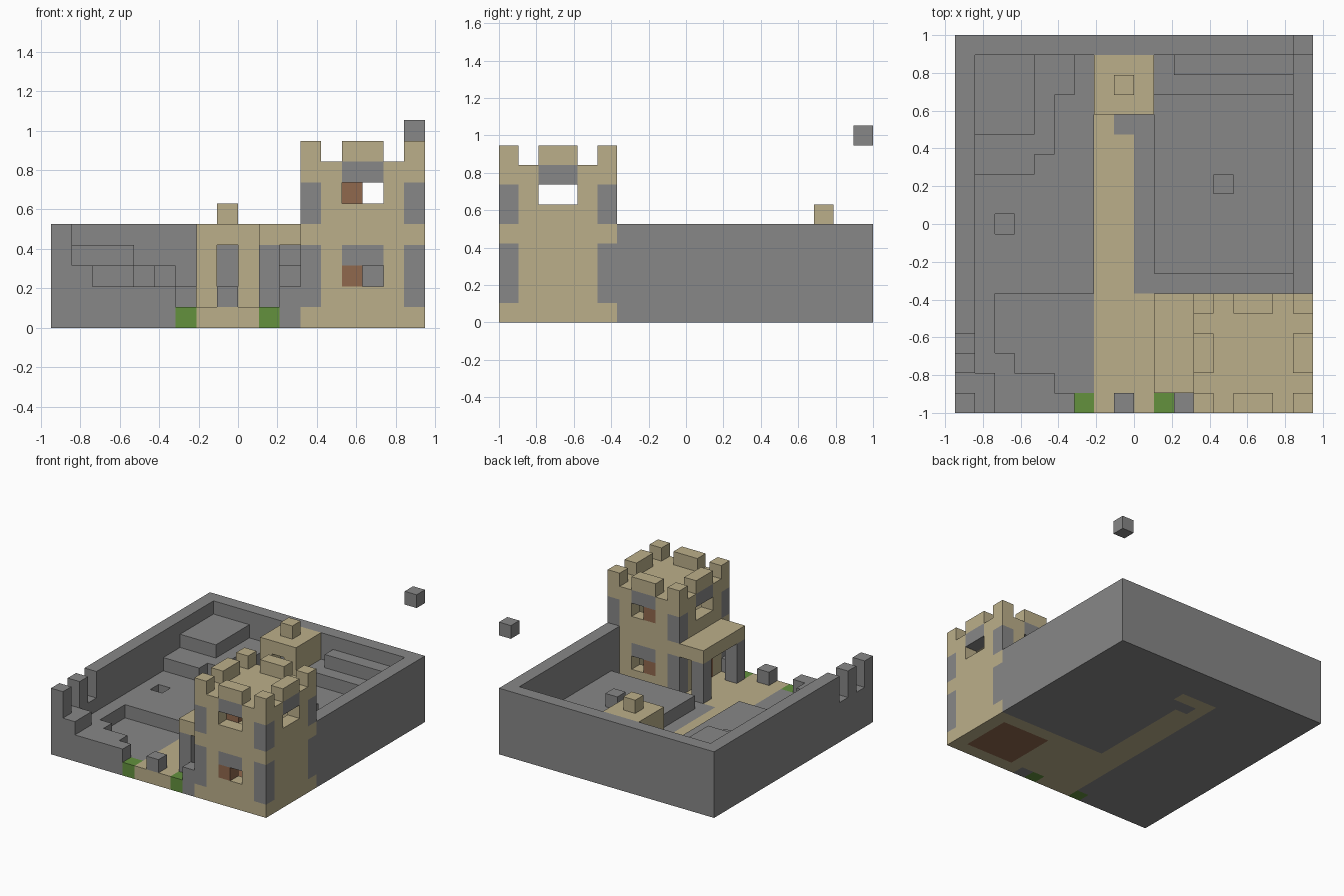
import bpy
import bmesh
from mathutils import Vector

cube = bpy.data.objects.get("Cube")
if cube:
    bpy.data.objects.remove(cube, do_unlink=True)

U = 2 / 19                      # size of one block
NX, NY = 18, 19                 # footprint in blocks

COLOURS = {
    "stone": (0.245, 0.245, 0.245, 1),
    "sandstone": (0.50, 0.43, 0.255, 1),
    "wood": (0.28, 0.14, 0.075, 1),
    "grass": (0.125, 0.285, 0.048, 1),
}
materials = {}
for name, rgba in COLOURS.items():
    mat = bpy.data.materials.new(name)
    mat.use_nodes = True
    mat.diffuse_color = rgba
    bsdf = next(n for n in mat.node_tree.nodes if n.type == 'BSDF_PRINCIPLED')
    bsdf.inputs["Base Color"].default_value = rgba
    bsdf.inputs["Roughness"].default_value = 0.9
    materials[name] = mat
SLOTS = list(COLOURS)

blocks = {}                     # cell -> (part, colour)


def cells(x, y, z):
    for i in range(*x):
        for j in range(*y):
            for k in range(*z):
                yield i, j, k


def fill(part, colour, x, y, z):
    for c in cells(x, y, z):
        blocks[c] = (part, colour)


def carve(x, y, z):
    for c in cells(x, y, z):
        blocks.pop(c, None)


# Ground slab and path
fill("ground", "stone", (0, NX), (0, NY), (0, 1))
fill("path", "sandstone", (7, NX), (0, 6), (0, 1))
fill("path", "sandstone", (7, 9), (6, 15), (0, 1))
fill("path", "sandstone", (7, 10), (15, 16), (0, 1))
fill("path", "stone", (8, 9), (14, 15), (0, 1))
for x in (6, 10):
    fill("gate_grass", "grass", (x, x + 1), (0, 1), (0, 1))
fill("gate_block", "stone", (8, 9), (0, 1), (1, 2))
fill("gate_wall", "stone", (11, 12), (0, 1), (0, 2))

# Left terrace with sunken yard, small pit and stepped mound
fill("left_terrace", "stone", (0, 7), (0, 18), (1, 2))
carve((3, 7), (2, 6), (1, 2))
carve((2, 3), (3, 6), (1, 2))
carve((5, 7), (1, 2), (1, 2))
carve((6, 7), (0, 1), (1, 2))
carve((2, 3), (9, 10), (1, 2))
fill("left_terrace", "stone", (0, 2), (0, 2), (2, 3))
fill("left_mound", "stone", (1, 4), (12, 18), (2, 3))
fill("left_mound", "stone", (4, 5), (13, 18), (2, 3))
fill("left_mound", "stone", (5, 6), (16, 18), (2, 3))
fill("left_mound", "stone", (1, 4), (14, 18), (3, 4))

# Right terrace with back steps and a loose block
fill("right_terrace", "stone", (10, 17), (7, 18), (1, 2))
fill("right_steps", "stone", (10, 17), (16, 18), (2, 3))
fill("right_steps", "stone", (11, 17), (17, 18), (3, 4))
fill("terrace_block", "stone", (13, 14), (11, 12), (2, 3))

# Outer walls, broken into merlons at the front left
fill("left_wall", "stone", (0, 1), (0, NY), (1, 5))
for y in (1, 3):
    carve((0, 1), (y, y + 1), (3, 5))
fill("back_wall", "stone", (0, NX), (18, NY), (1, 5))
fill("right_wall", "stone", (17, NX), (6, NY), (1, 5))

# Small keep against the back wall
fill("keep", "sandstone", (7, 10), (15, 18), (1, 5))
carve((8, 9), (15, 16), (1, 4))
fill("keep_door", "stone", (8, 9), (16, 17), (1, 4))
fill("keep_merlon", "sandstone", (8, 9), (16, 17), (5, 6))

# Canopy on posts beside the tower
fill("canopy", "sandstone", (10, 12), (1, 6), (4, 5))
for y in (1, 5):
    fill("canopy_post", "stone", (10, 11), (y, y + 1), (1, 4))

# Hollow tower with wooden ground floor
fill("tower", "sandstone", (12, 18), (0, 6), (0, 8))
fill("tower_floor", "wood", (13, 17), (1, 5), (0, 1))
for bottom, top in ((1, 4), (5, 7)):
    carve((13, 17), (1, 5), (bottom, top))
    for x in (12, 17):
        for y in (0, 5):
            fill("tower_quoin", "stone", (x, x + 1), (y, y + 1), (bottom, top))

# Front and back windows with lintels and shutters
for y in (0, 5):
    for z in (2, 6):
        carve((14, 16), (y, y + 1), (z, z + 1))
        fill("lintel", "stone", (14, 16), (y, y + 1), (z + 1, z + 2))
        depth = 1 if (y, z) == (0, 6) else y
        fill("shutter", "wood", (14, 15), (depth, depth + 1), (z, z + 1))

# Side windows and the door under the canopy
for x in (12, 17):
    carve((x, x + 1), (2, 4), (6, 7))
    fill("lintel", "stone", (x, x + 1), (2, 4), (7, 8))
carve((12, 13), (2, 4), (1, 3))
fill("lintel", "stone", (12, 13), (2, 4), (3, 4))
fill("door", "wood", (12, 13), (2, 3), (1, 3))

# Tower battlements: ring of merlons
SPANS = ((0, 1), (2, 4), (5, 6))
for ax, bx in SPANS:
    for ay, by in SPANS:
        if (ax, ay) != (2, 2):
            fill("battlement", "sandstone", (12 + ax, 12 + bx), (ay, by), (8, 9))

# Floating corner block
fill("floating_block", "stone", (17, 18), (18, 19), (9, 10))


# Turn each part into a mesh made only of exposed block faces
def build(part):
    bm = bmesh.new()
    verts = {}

    def vert(corner):
        if corner not in verts:
            i, j, k = corner
            verts[corner] = bm.verts.new(((i - NX / 2) * U, (j - NY / 2) * U, k * U))
        return verts[corner]

    for cell, (owner, colour) in blocks.items():
        if owner != part:
            continue
        for axis in range(3):
            for side in (0, 1):
                near = list(cell)
                near[axis] += 2 * side - 1
                if tuple(near) in blocks:
                    continue
                u, v = (axis + 1) % 3, (axis + 2) % 3
                ring = []
                for du, dv in ((0, 0), (1, 0), (1, 1), (0, 1)):
                    p = list(cell)
                    p[axis] += side
                    p[u] += du
                    p[v] += dv
                    ring.append(vert(tuple(p)))
                face = bm.faces.new(ring if side else ring[::-1])
                face.material_index = SLOTS.index(colour)
    bmesh.ops.dissolve_limit(bm, angle_limit=0.01, verts=bm.verts[:],
                             edges=bm.edges[:], delimit={'MATERIAL'})
    mesh = bpy.data.meshes.new(part)
    for name in SLOTS:
        mesh.materials.append(materials[name])
    bm.to_mesh(mesh)
    bm.free()
    bpy.context.collection.objects.link(bpy.data.objects.new(part, mesh))


for part in sorted({owner for owner, _ in blocks.values()}):
    build(part)
